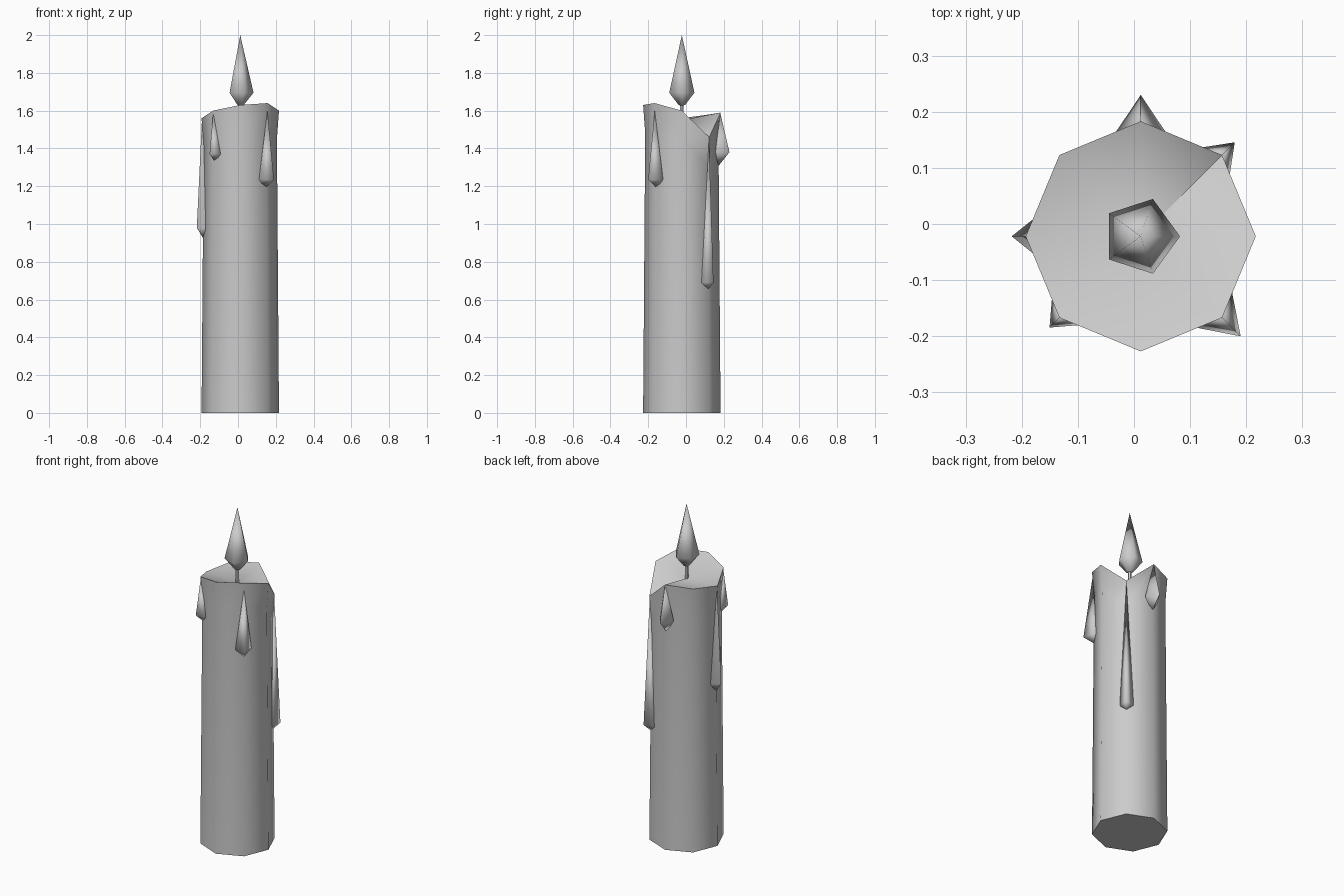
import bpy, bmesh, math
from mathutils import Vector

if "Cube" in bpy.data.objects:
    bpy.data.objects.remove(bpy.data.objects["Cube"], do_unlink=True)

AXIS = Vector((0.012, -0.022, 0))  # candle axis

grey = bpy.data.materials.new("plain_grey")
grey.use_nodes = True
grey.diffuse_color = (0.6, 0.6, 0.6, 1)
grey.node_tree.nodes["Principled BSDF"].inputs["Base Color"].default_value = (0.6, 0.6, 0.6, 1)


def polar(radius, angle, z):
    a = math.radians(angle)
    return AXIS + Vector((radius * math.cos(a), radius * math.sin(a), z))


def finish(name, bm, sharp):
    bmesh.ops.recalc_face_normals(bm, faces=bm.faces)
    mesh = bpy.data.meshes.new(name)
    bm.to_mesh(mesh)
    bm.free()
    mesh.materials.append(grey)
    obj = bpy.data.objects.new(name, mesh)
    bpy.context.collection.objects.link(obj)
    bpy.ops.object.select_all(action='DESELECT')
    obj.select_set(True)
    bpy.context.view_layer.objects.active = obj
    bpy.ops.object.shade_smooth_by_angle(angle=math.radians(sharp))
    return obj


def lathe(name, rings, sides, low, high, sharp):
    """Skin rings of (radius, [z per side]) and fan both ends to the axis."""
    bm = bmesh.new()
    loops = [[bm.verts.new(polar(r, 360 * i / sides, zs[i])) for i in range(sides)]
             for r, zs in rings]
    ends = [bm.verts.new(AXIS + Vector((0, 0, z))) for z in (low, high)]
    for i in range(sides):
        j = (i + 1) % sides
        for a, b in zip(loops, loops[1:]):
            bm.faces.new((a[i], a[j], b[j], b[i]))
        bm.faces.new((ends[0], loops[0][j], loops[0][i]))
        bm.faces.new((ends[1], loops[-1][i], loops[-1][j]))
    return finish(name, bm, sharp)


# Wax body with an uneven melted rim
rim = [1.60, 1.46, 1.59, 1.58, 1.56, 1.60, 1.63, 1.64]
lathe("wax_body", [(0.205, [0] * 8), (0.194, [z - 0.15 for z in rim]), (0.205, rim)],
      8, 0, 1.55, 50)

# Wick and flame
lathe("wick", [(0.01, [1.54] * 5), (0.01, [1.66] * 5)], 5, 1.54, 1.66, 50)
lathe("flame", [(0.018, [1.63] * 5), (0.07, [1.695] * 5)], 5, 1.625, 2.0, 88)


def drip(name, angle, top, wide, bottom, reach, half):
    """Teardrop: point at the rim, widest near the base, point at the bottom."""
    bm = bmesh.new()
    spread = math.degrees(math.atan2(half, 0.185))
    side_r = math.hypot(half, 0.185)
    start = bm.verts.new(polar(0.203, angle, top))
    end = bm.verts.new(polar(0.188, angle, bottom))
    ring = [bm.verts.new(polar(r, angle + s, wide)) for r, s in
            ((side_r, -spread), (reach, 0), (side_r, spread), (0.15, 0))]
    for i in range(4):
        a, b = ring[i], ring[(i + 1) % 4]
        bm.faces.new((start, a, b))
        bm.faces.new((end, b, a))
    finish(name, bm, 88)


# Drips running down from the rim corners
drip("drip_back_left", 45, 1.45, 0.69, 0.645, 0.237, 0.038)
drip("drip_back", 90, 1.59, 1.38, 1.30, 0.252, 0.045)
drip("drip_right", 180, 1.55, 0.98, 0.91, 0.23, 0.036)
drip("drip_front_right", 225, 1.59, 1.37, 1.33, 0.23, 0.038)
drip("drip_front_left", 315, 1.60, 1.235, 1.19, 0.252, 0.045)
